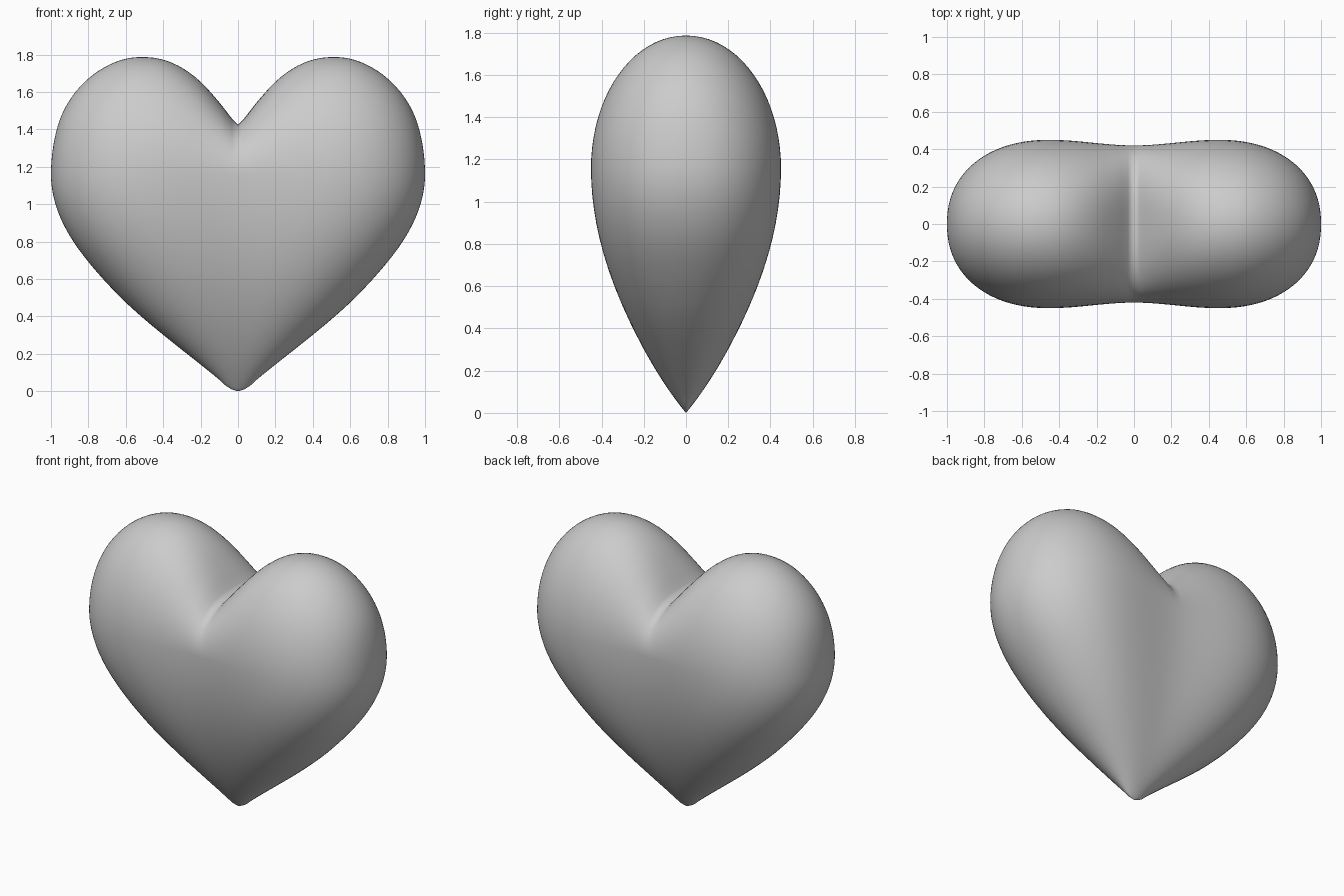
import bpy, bmesh, math

if "Cube" in bpy.data.objects:
    bpy.data.objects.remove(bpy.data.objects["Cube"])

MID = 1.16  # height of the widest part
# Front outline of the right half: x -> top height and bottom height
TOP = [(0, 1.425), (.03, 1.455), (.1, 1.545), (.2, 1.655), (.3, 1.73), (.4, 1.773), (.5, 1.787),
       (.6, 1.778), (.7, 1.74), (.8, 1.672), (.9, 1.557), (.96, 1.43), (1, MID)]
BOTTOM = [(0, 0), (.05, .018), (.1, .062), (.2, .143), (.3, .222), (.4, .302), (.5, .385), (.6, .475),
          (.7, .577), (.8, .692), (.9, .832), (.96, .954), (1, MID)]


def smooth_lookup(table, a):
    """Cubic interpolation over the angle asin(x), so the outer side stays round."""
    p = [(math.asin(x), z) for x, z in table]
    n = len(p) - 1
    i = 0
    while i < n - 1 and a > p[i + 1][0]:
        i += 1

    def slope(k):
        lo, hi = max(k - 1, 0), min(k + 1, n)
        return (p[hi][1] - p[lo][1]) / (p[hi][0] - p[lo][0])
    h = p[i + 1][0] - p[i][0]
    t = (a - p[i][0]) / h
    return ((2*t**3 - 3*t**2 + 1) * p[i][1] + (t**3 - 2*t**2 + t) * h * slope(i)
            + (3*t**2 - 2*t**3) * p[i + 1][1] + (t**3 - t**2) * h * slope(i + 1))


def half_width(z):
    """Outline half width at a height below the widest part."""
    lo, hi = 0, math.pi / 2
    for _ in range(24):
        m = (lo + hi) / 2
        if smooth_lookup(BOTTOM, m) < z:
            lo = m
        else:
            hi = m
    return math.sin((lo + hi) / 2)


# Half widths sampled once, evenly in the square root of the distance below MID
WIDTHS = [half_width(MID * (1 - (i / 600)**2)) for i in range(601)]


def width_at(z):
    f = 600 * math.sqrt(min(1, max(0, 1 - z / MID)))
    i = min(int(f), 599)
    return WIDTHS[i] + (f - i) * (WIDTHS[i + 1] - WIDTHS[i])


def half_depth(x):
    if x > .45:
        return .45 * max(0, 1 - ((x - .45) / .55)**2.2)**(1 / 2.2)
    t = x / .45
    return .42 + .03 * t * t * (3 - 2 * t)


def slice_points(x, a, count):
    """Closed teardrop section of the heart at a given distance from the centre."""
    top, low = smooth_lookup(TOP, a), smooth_lookup(BOTTOM, a)
    crown = 1 - .3 / (1 + (x / .12)**2)
    pts = []
    for k in range(count):
        th = 2 * math.pi * k / count
        s, c = math.sin(th), math.cos(th)
        if s > 0:      # lobe
            z = MID + s * (top - MID)
            y = half_depth(x) * abs(c)**crown
        else:          # tapering body: oval sections that shrink to the tip
            z = MID + s * (MID - low)
            w = max(0, z / MID)
            mix = 1 - (1 - w)**2
            u = min(1, x / max(width_at(z), 1e-6))
            if abs(c) < 1e-6:
                u = 1
            y = mix**.97 * ((1 - mix) * .44 * math.sqrt(1 - u * u) + mix * half_depth(u))
        pts.append((math.copysign(y, c), z))
    return pts


# Heart body: sections lofted from one side to the other, closed at both ends
SECTIONS, AROUND = 96, 80
bm = bmesh.new()
rings = []
for j in range(1, SECTIONS):
    a = -math.pi / 2 + math.pi * j / SECTIONS
    x = math.sin(a)
    rings.append([bm.verts.new((x, y, z)) for y, z in slice_points(abs(x), abs(a), AROUND)])
for r0, r1 in zip(rings, rings[1:]):
    for k in range(AROUND):
        m = (k + 1) % AROUND
        bm.faces.new((r0[k], r0[m], r1[m], r1[k]))
for ring, x in ((rings[0], -1), (rings[-1], 1)):
    pole = bm.verts.new((x, 0, MID))
    for k in range(AROUND):
        bm.faces.new((pole, ring[k], ring[(k + 1) % AROUND]))
bmesh.ops.recalc_face_normals(bm, faces=bm.faces)
for f in bm.faces:
    f.smooth = True

mesh = bpy.data.meshes.new("heart")
bm.to_mesh(mesh)
bm.free()
heart = bpy.data.objects.new("heart", mesh)
bpy.context.collection.objects.link(heart)
